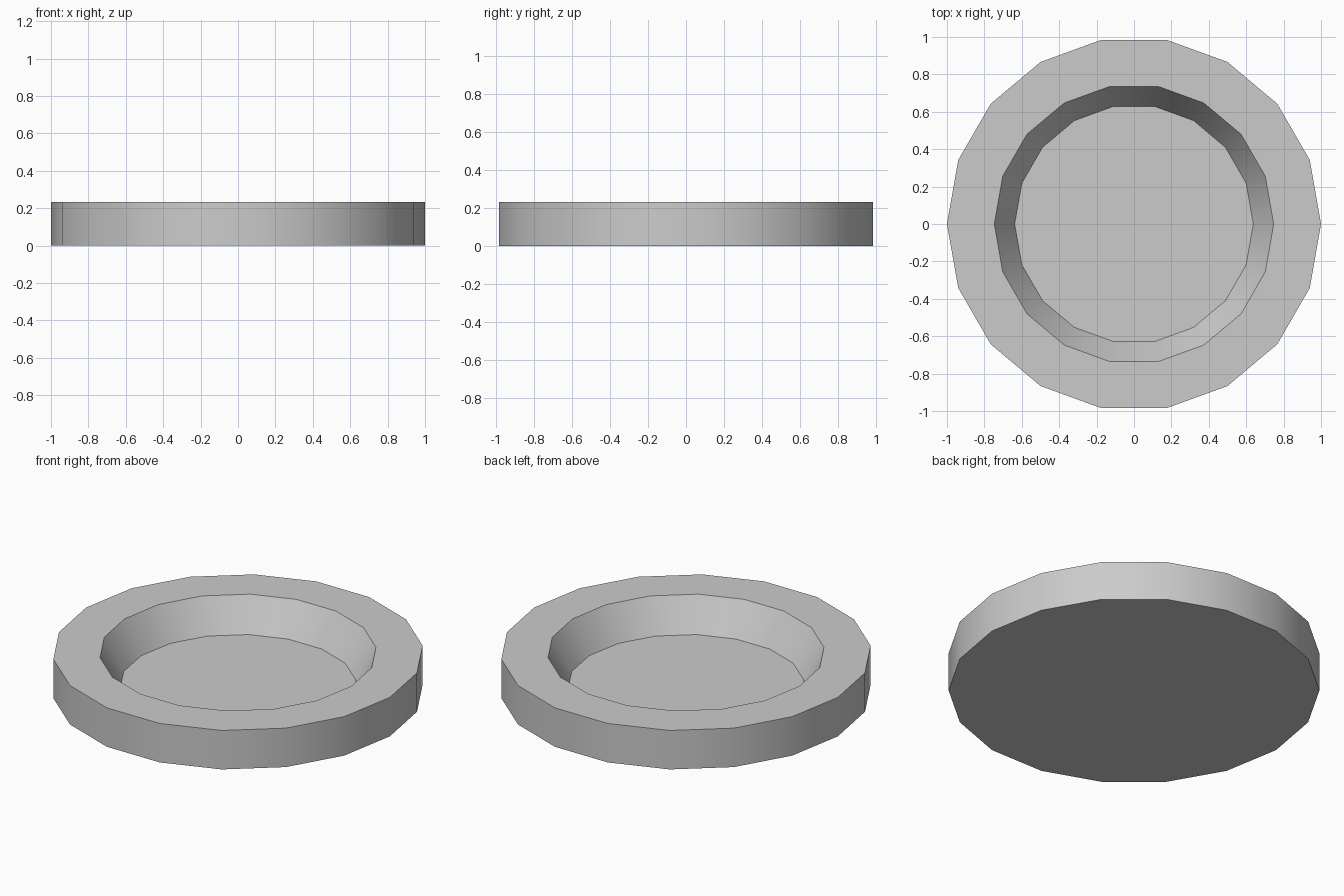
import bpy, bmesh
from math import cos, sin, pi, radians

if "Cube" in bpy.data.objects:
    bpy.data.objects.remove(bpy.data.objects["Cube"])

SIDES = 18
# Lathe profile (radius, height): outer wall, flat rim, sloped recess wall
PROFILE = [(1.0, 0.0), (1.0, 0.232), (0.747, 0.232), (0.638, 0.042)]

bm = bmesh.new()
rings = [[bm.verts.new((r * cos(2 * pi * i / SIDES), r * sin(2 * pi * i / SIDES), z))
          for i in range(SIDES)] for r, z in PROFILE]

# Walls between neighbouring rings
for a, b in zip(rings, rings[1:]):
    for i in range(SIDES):
        j = (i + 1) % SIDES
        bm.faces.new((a[i], a[j], b[j], b[i]))

# Underside and recess floor
bm.faces.new(rings[0][::-1])
bm.faces.new(rings[-1])
bmesh.ops.recalc_face_normals(bm, faces=bm.faces[:])

mesh = bpy.data.meshes.new("shallow_dish")
bm.to_mesh(mesh)
bm.free()
dish = bpy.data.objects.new("shallow_dish", mesh)
bpy.context.collection.objects.link(dish)

# Smooth round the walls, sharp at the rims
bpy.context.view_layer.objects.active = dish
dish.select_set(True)
bpy.ops.object.shade_smooth_by_angle(angle=radians(30))
